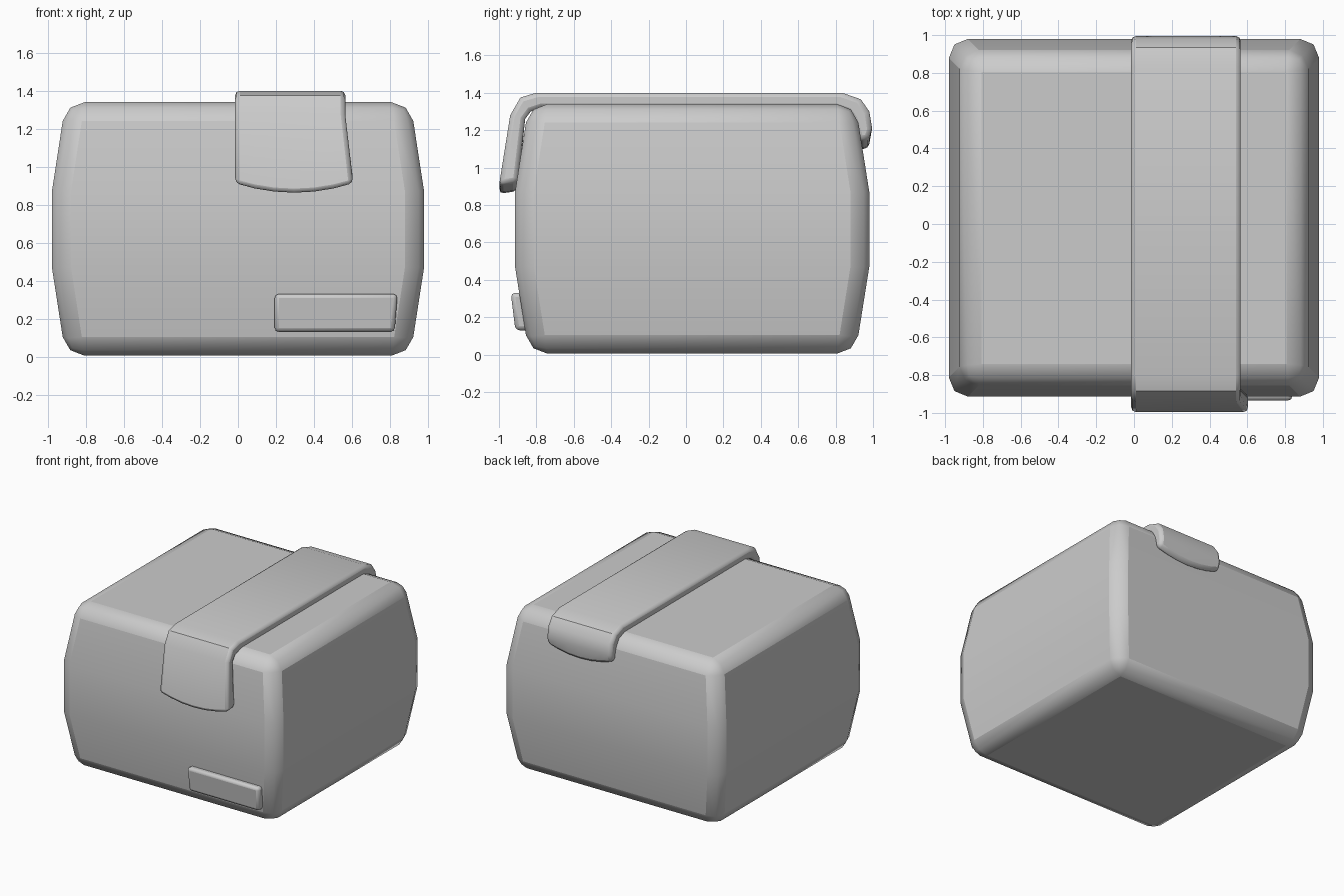
import bpy, bmesh, math

if "Cube" in bpy.data.objects:
    bpy.data.objects.remove(bpy.data.objects["Cube"])


def make_object(name, bm):
    bmesh.ops.recalc_face_normals(bm, faces=bm.faces)
    mesh = bpy.data.meshes.new(name)
    bm.to_mesh(mesh)
    bm.free()
    ob = bpy.data.objects.new(name, mesh)
    bpy.context.collection.objects.link(ob)
    return ob


def finish(ob, bevel=None):
    if bevel:
        mod = ob.modifiers.new("round_edges", 'BEVEL')
        mod.width = bevel
        mod.segments = 2
        mod.limit_method = 'ANGLE'
        mod.angle_limit = math.radians(55)
    bpy.ops.object.select_all(action='DESELECT')
    ob.select_set(True)
    bpy.context.view_layer.objects.active = ob
    bpy.ops.object.shade_smooth_by_angle(angle=math.radians(32))


# Carton: stacked rectangular rings that bulge in the middle
bm = bmesh.new()
rings = []
for z, hx, hy in [(0.005, 0.908, 0.873), (0.47, 0.98, 0.947), (0.87, 0.98, 0.947), (1.34, 0.908, 0.873)]:
    rings.append([bm.verts.new((sx * hx, 0.033 + sy * hy, z))
                  for sx, sy in [(-1, -1), (1, -1), (1, 1), (-1, 1)]])
for a, b in zip(rings, rings[1:]):
    for i in range(4):
        j = (i + 1) % 4
        bm.faces.new((a[i], a[j], b[j], b[i]))
bm.faces.new(rings[0][::-1])
bm.faces.new(rings[-1])
finish(make_object("carton", bm), 0.1)

# Tape strip: outer and inner side profiles (y, z), swept across x
outer = [(-1.0, 0.91), (-0.94, 1.28), (-0.885, 1.375), (-0.80, 1.40),
         (0.835, 1.40), (0.935, 1.365), (0.98, 1.30), (0.995, 1.21), (0.975, 1.15)]
inner = [(-0.90, 0.925), (-0.86, 1.26), (-0.83, 1.30), (-0.77, 1.32),
         (0.80, 1.32), (0.86, 1.30), (0.89, 1.26), (0.91, 1.20), (0.92, 1.15)]
COLS = 6
bm = bmesh.new()


def sheet(path):
    rows = []
    for k, (y, z) in enumerate(path):
        left = -0.015
        right = 0.607 if k == 0 else 0.565
        row = []
        for c in range(COLS + 1):
            t = c / COLS
            sag = 0.05 * (1 - (2 * t - 1) ** 2) if k in (0, len(path) - 1) else 0
            row.append(bm.verts.new((left + (right - left) * t, y, z - sag)))
        rows.append(row)
    return rows


top, under = sheet(outer), sheet(inner)
for rows in (top, under):
    for a, b in zip(rows, rows[1:]):
        for c in range(COLS):
            bm.faces.new((a[c], a[c + 1], b[c + 1], b[c]))
for k in (0, -1):
    for c in range(COLS):
        bm.faces.new((top[k][c], top[k][c + 1], under[k][c + 1], under[k][c]))
for c in (0, -1):
    for k in range(len(outer) - 1):
        bm.faces.new((top[k][c], top[k + 1][c], under[k + 1][c], under[k][c]))
finish(make_object("tape_strip", bm), 0.025)

# Raised label plate, leaning with the front panel
bm = bmesh.new()
bmesh.ops.create_cube(bm, size=1)
for v in bm.verts:
    up, right, front = v.co.z > 0, v.co.x > 0, v.co.y < 0
    v.co.z = 0.33 if up else 0.13
    v.co.x = (0.84 if up else 0.825) if right else 0.193
    v.co.y = (-0.937 if up else -0.912) - (0 if front else -0.08)
finish(make_object("label_plate", bm), 0.022)
